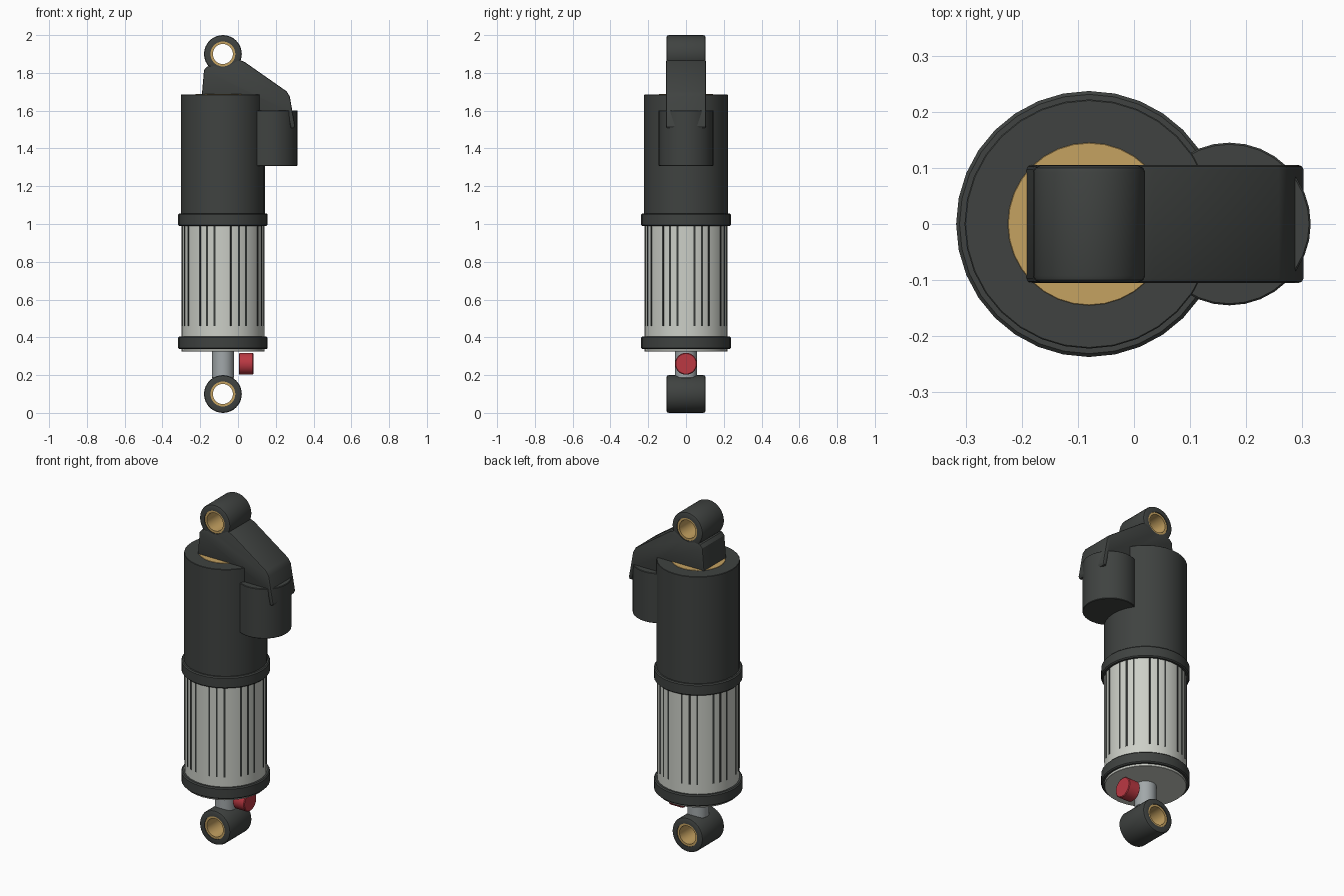
import bpy, bmesh
from math import sin, cos, pi, radians
from mathutils import Matrix

if "Cube" in bpy.data.objects:
    bpy.data.objects.remove(bpy.data.objects["Cube"])

AXIS = -0.08   # x of the main shaft
ROT_Y = Matrix.Rotation(pi / 2, 4, 'X')   # lathe axis along y
ROT_X = Matrix.Rotation(pi / 2, 4, 'Y')   # lathe axis along x


def material(name, rgb):
    m = bpy.data.materials.new(name)
    m.diffuse_color = (*rgb, 1)
    m.use_nodes = True
    m.node_tree.nodes["Principled BSDF"].inputs["Base Color"].default_value = m.diffuse_color
    return m


DARK = material("dark_metal", (0.05, 0.055, 0.052))
STRIPE = material("stripe_dark", (0.04, 0.045, 0.042))
LIGHT = material("light_sleeve", (0.60, 0.62, 0.57))
STEEL = material("rod_steel", (0.36, 0.39, 0.40))
GOLD = material("brass", (0.56, 0.36, 0.12))
RED = material("red", (0.50, 0.04, 0.055))


def finish(name, bm, mat, smooth=True):
    bmesh.ops.remove_doubles(bm, verts=bm.verts, dist=1e-5)
    bmesh.ops.recalc_face_normals(bm, faces=bm.faces)
    me = bpy.data.meshes.new(name)
    bm.to_mesh(me)
    bm.free()
    ob = bpy.data.objects.new(name, me)
    bpy.context.collection.objects.link(ob)
    me.materials.append(mat)
    if smooth:
        bpy.ops.object.select_all(action='DESELECT')
        ob.select_set(True)
        bpy.context.view_layer.objects.active = ob
        bpy.ops.object.shade_smooth_by_angle(angle=radians(30))
    return ob


def lathe(name, profile, loc, mat, rot=Matrix(), sides=32, closed=False):
    """Revolve (radius, height) points; closed joins last to first (tubes)."""
    bm = bmesh.new()
    rings = [[bm.verts.new((r * cos(2 * pi * i / sides), r * sin(2 * pi * i / sides), h))
              for i in range(sides)] for r, h in profile]
    pairs = list(zip(rings, rings[1:])) + ([(rings[-1], rings[0])] if closed else [])
    for a, b in pairs:
        for i in range(sides):
            j = (i + 1) % sides
            bm.faces.new((a[i], a[j], b[j], b[i]))
    if not closed:
        bm.faces.new(rings[0])
        bm.faces.new(rings[-1])
    bm.transform(Matrix.Translation(loc) @ rot)
    return finish(name, bm, mat)


def drum(name, r, z0, z1, x, mat, c=0.006):
    return lathe(name, [(r - c, z0), (r, z0 + c), (r, z1 - c), (r - c, z1)], (x, 0, 0), mat)


# main body, collars and lower sleeve
drum("upper_cylinder", 0.222, 1.04, 1.685, AXIS, DARK, 0.002)
drum("top_cap", 0.145, 1.66, 1.687, AXIS, GOLD, 0.001)
drum("upper_collar", 0.237, 0.99, 1.056, AXIS, DARK)
drum("lower_sleeve", 0.220, 0.325, 1.0, AXIS, LIGHT, 0.002)
drum("lower_collar", 0.237, 0.338, 0.404, AXIS, DARK)
drum("piston_rod", 0.058, 0.185, 0.34, AXIS, STEEL, 0.002)

# eight groups of three dark stripes round the sleeve
bm = bmesh.new()
for group in range(8):
    for k in (-1, 0, 1):
        turn = Matrix.Rotation(radians(22.5 + 45 * group + 11 * k), 4, 'Z')
        place = Matrix.Translation((0.2165, 0, 0.73)) @ Matrix.Diagonal((0.01, 0.01, 0.54, 1))
        bmesh.ops.create_cube(bm, size=1, matrix=Matrix.Translation((AXIS, 0, 0)) @ turn @ place)
finish("sleeve_stripes", bm, STRIPE, False)

# mounting eyes with brass bushings, hole along y
for label, z in (("lower", 0.1), ("upper", 1.9)):
    w, c = 0.104, 0.012
    lathe(label + "_eye", [(0.066, -w), (0.1 - c, -w), (0.097, -w + 0.004), (0.1, -w + c),
                           (0.1, w - c), (0.097, w - 0.004), (0.1 - c, w), (0.066, w)],
          (AXIS, 0, z), DARK, ROT_Y, closed=True)
    lathe(label + "_bushing", [(0.053, -0.1), (0.067, -0.1), (0.067, 0.1), (0.053, 0.1)],
          (AXIS, 0, z), GOLD, ROT_Y, closed=True)

# red adjuster knob
lathe("adjuster_knob", [(0.054, -0.038), (0.058, -0.034), (0.058, 0.034), (0.054, 0.038)],
      (0.043, 0, 0.26), RED, ROT_X)

# side reservoir
drum("reservoir", 0.145, 1.308, 1.602, 0.17, DARK, 0.003)

# bracket joining the upper eye, body and reservoir
outline = [(-0.192, 1.675), (-0.180, 1.815), (-0.165, 1.833), (-0.125, 1.843),
           (-0.09, 1.832), (-0.055, 1.838), (0.0, 1.872), (0.035, 1.858),
           (0.258, 1.702), (0.274, 1.675), (0.302, 1.52), (0.296, 1.507),
           (0.280, 1.507), (0.262, 1.59), (0.10, 1.59), (0.08, 1.675)]
bm = bmesh.new()
face = bm.faces.new([bm.verts.new((x, -0.105, z)) for x, z in outline])
ext = bmesh.ops.extrude_face_region(bm, geom=[face])
bmesh.ops.translate(bm, vec=(0, 0.21, 0),
                    verts=[v for v in ext["geom"] if isinstance(v, bmesh.types.BMVert)])
rim = [e for e in bm.edges if abs(e.verts[0].co.y - e.verts[1].co.y) < 1e-4]
bmesh.ops.bevel(bm, geom=rim, offset=0.008, segments=2, profile=0.5, affect='EDGES')
finish("bracket", bm, DARK)
